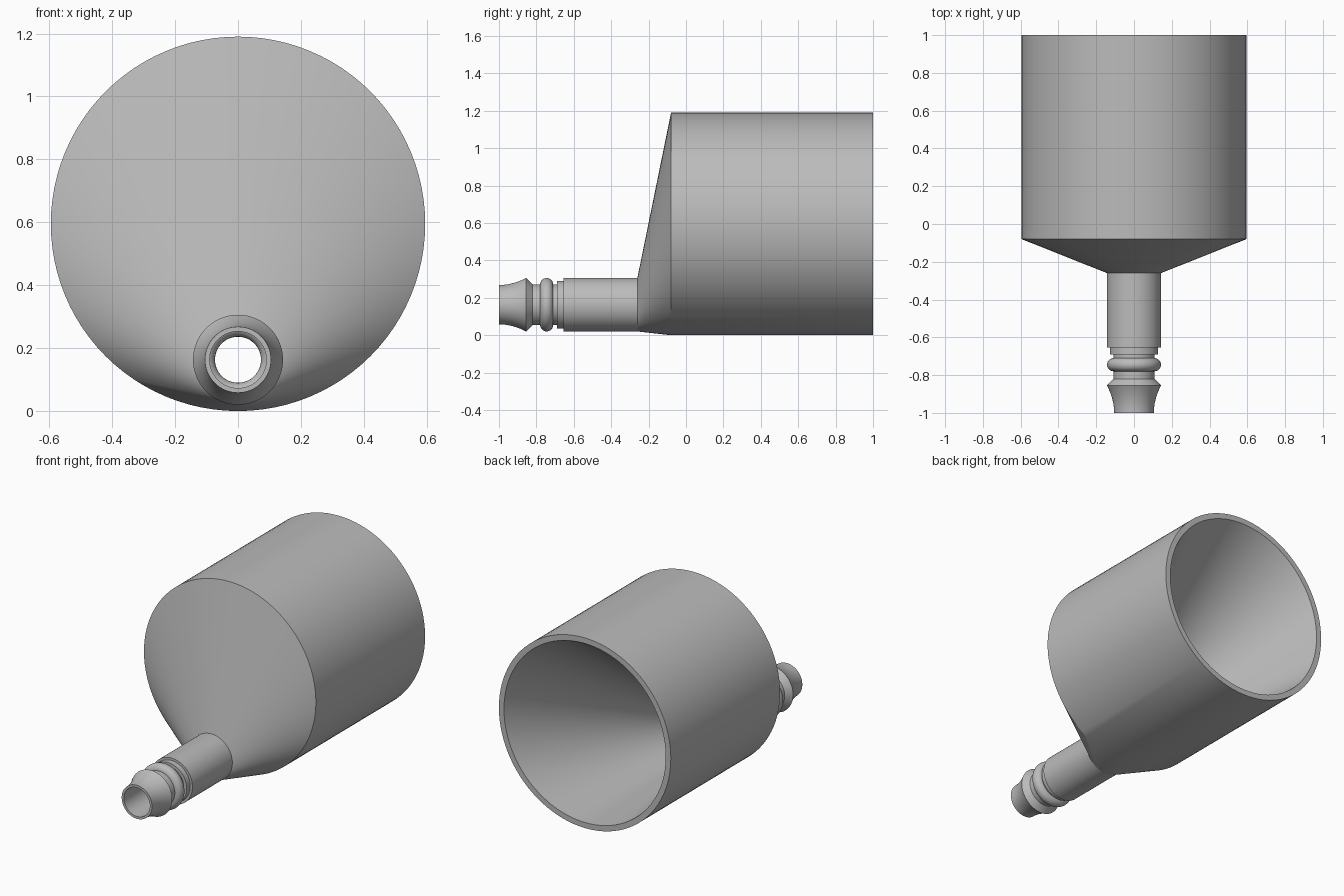
import bpy
import bmesh
from math import sin, cos, pi, radians

SEGMENTS = 96
STEM_Z, STEM_R, BORE_R = 0.163, 0.143, 0.09
CUP_Z, CUP_R, CUP_INNER_R = 0.595, 0.595, 0.56
NECK_Y, SHOULDER_Y = -0.26, -0.08

cube = bpy.data.objects.get("Cube")
if cube:
    bpy.data.objects.remove(cube, do_unlink=True)

grey = bpy.data.materials.new("plain grey")
grey.use_nodes = True
grey.diffuse_color = (0.5, 0.5, 0.5, 1)
grey.node_tree.nodes["Principled BSDF"].inputs["Base Color"].default_value = (0.5, 0.5, 0.5, 1)


def loft(name, rings, closed=False):
    """Skin circles given as (y, centre z, radius), all facing along y."""
    bm = bmesh.new()
    loops = []
    for y, z, r in rings:
        angles = [2 * pi * i / SEGMENTS for i in range(SEGMENTS)]
        loops.append([bm.verts.new((r * cos(a), y, z + r * sin(a))) for a in angles])
    pairs = list(zip(loops, loops[1:]))
    if closed:
        pairs.append((loops[-1], loops[0]))
    for a, b in pairs:
        for i in range(SEGMENTS):
            j = (i + 1) % SEGMENTS
            bm.faces.new((a[i], a[j], b[j], b[i]))
    mesh = bpy.data.meshes.new(name)
    bm.to_mesh(mesh)
    bm.free()
    mesh.materials.append(grey)
    obj = bpy.data.objects.new(name, mesh)
    bpy.context.collection.objects.link(obj)
    bpy.ops.object.select_all(action="DESELECT")
    obj.select_set(True)
    bpy.context.view_layer.objects.active = obj
    bpy.ops.object.shade_smooth_by_angle(angle=radians(25))
    return obj


# Cup: slanted front cone, straight wall, rim and off-centre funnel inside
loft("funnel_cup", [
    (NECK_Y, STEM_Z, STEM_R),
    (SHOULDER_Y, CUP_Z, CUP_R),
    (1.0, CUP_Z, CUP_R),
    (1.0, CUP_Z, CUP_INNER_R),
    (NECK_Y, STEM_Z, BORE_R),
])

# Stem: bore, tip, flared barb, groove and stepped collar
barb = [(-1 + 0.145 * t / 10, 0.105 + 0.038 * (t / 10) ** 2) for t in range(11)]
profile = [(NECK_Y, BORE_R), (-1.0, BORE_R)] + barb + [
    (-0.82, 0.109), (-0.69, 0.109),
    (-0.69, 0.128), (-0.655, 0.128),
    (-0.655, STEM_R), (NECK_Y, STEM_R),
]
loft("hose_stem", [(y, STEM_Z, r) for y, r in profile])

# Rounded sealing ring sitting in the groove
ring = [(-0.745 - 0.035 * cos(a), STEM_Z, 0.108 + 0.035 * sin(a))
        for a in (2 * pi * k / 24 for k in range(24))]
loft("sealing_ring", ring, closed=True)
